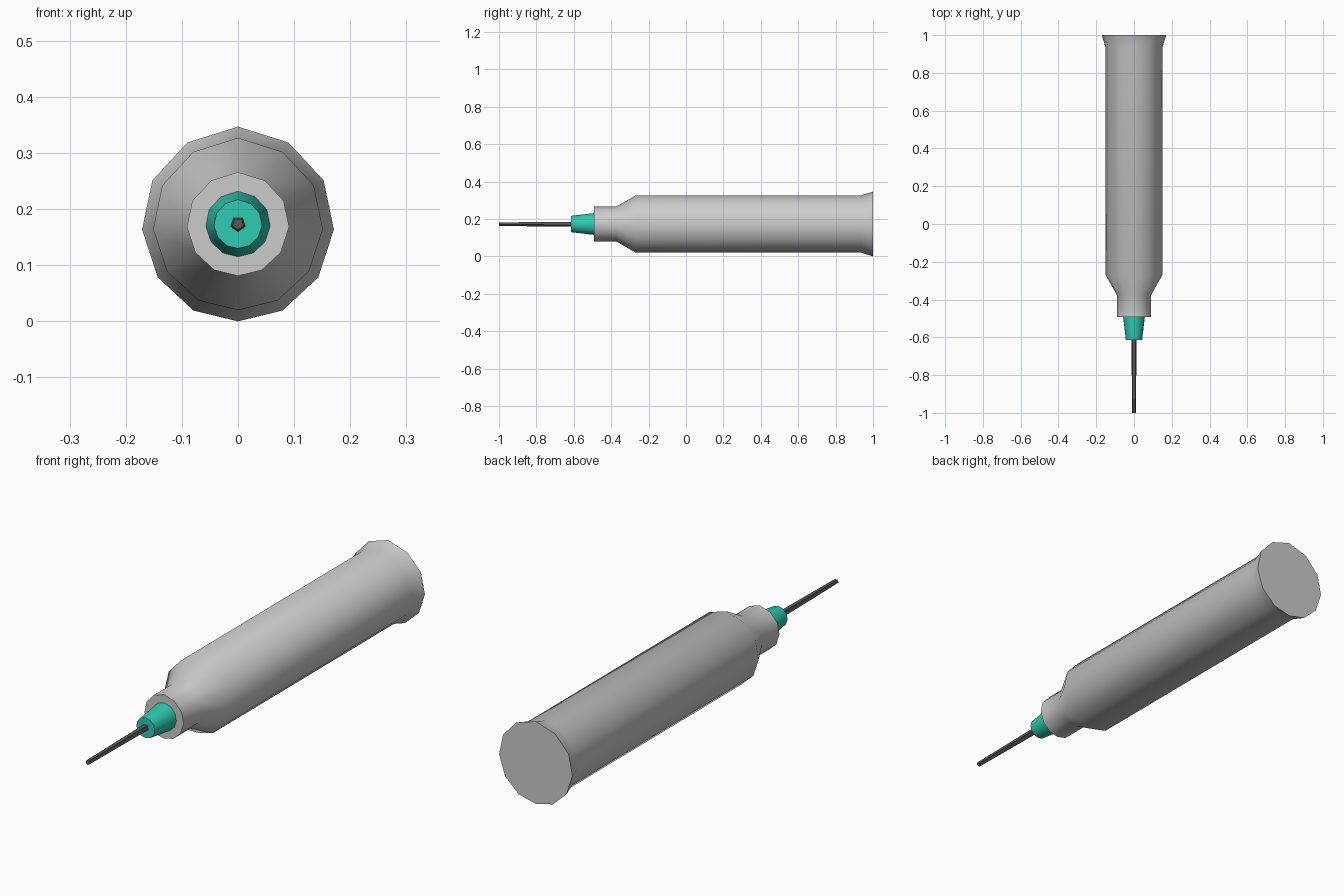
import bpy, bmesh
from math import sin, cos, pi, radians

if "Cube" in bpy.data.objects:
    bpy.data.objects.remove(bpy.data.objects["Cube"])

CENTER_Z = 0.1735

# Slightly uneven twelve-sided cross-section: (angle from top, relative radius)
half = [(31.8, 0.985), (63, 0.987), (93.3, 0.987), (123.6, 0.99), (152.7, 1.0)]
TWELVE = [(0, 1)] + half + [(180, 1)] + [(360 - a, r) for a, r in reversed(half)]
FIVE = [(180 + 72 * i, 1) for i in range(5)]


def lathe(name, profile, section, color=None):
    """Sweep a cross-section along y through (y, radius) stations and cap both ends."""
    bm = bmesh.new()
    rings = []
    for y, r in profile:
        rings.append([bm.verts.new((r * k * sin(radians(a)), y,
                                    CENTER_Z + r * k * cos(radians(a))))
                      for a, k in section])
    n = len(section)
    for r0, r1 in zip(rings, rings[1:]):
        for i in range(n):
            j = (i + 1) % n
            bm.faces.new((r0[i], r0[j], r1[j], r1[i]))
    bm.faces.new(rings[0])
    bm.faces.new(rings[-1])
    bmesh.ops.recalc_face_normals(bm, faces=bm.faces)
    mesh = bpy.data.meshes.new(name)
    bm.to_mesh(mesh)
    bm.free()
    obj = bpy.data.objects.new(name, mesh)
    bpy.context.collection.objects.link(obj)
    if color:
        mat = bpy.data.materials.new(name + "_color")
        mat.diffuse_color = color
        mat.use_nodes = True
        mat.node_tree.nodes["Principled BSDF"].inputs["Base Color"].default_value = mat.diffuse_color
        mesh.materials.append(mat)
    bpy.ops.object.select_all(action='DESELECT')
    obj.select_set(True)
    bpy.context.view_layer.objects.active = obj
    bpy.ops.object.shade_smooth_by_angle(angle=radians(50))
    return obj


# Handle with stepped collar and flared rear rim
lathe("handle", [(-0.492, 0.0925), (-0.375, 0.0925), (-0.268, 0.1535),
                 (0.937, 0.1535), (1.0, 0.1735)], TWELVE)

# Teal needle holder
lathe("needle_holder", [(-0.615, 0.0435), (-0.49, 0.0585)], TWELVE,
      (0.03, 0.60, 0.46, 1))

# Thin tapering five-sided needle
lathe("needle", [(-1.0, 0.0105), (-0.61, 0.0145)], FIVE, (0.10, 0.10, 0.105, 1))
